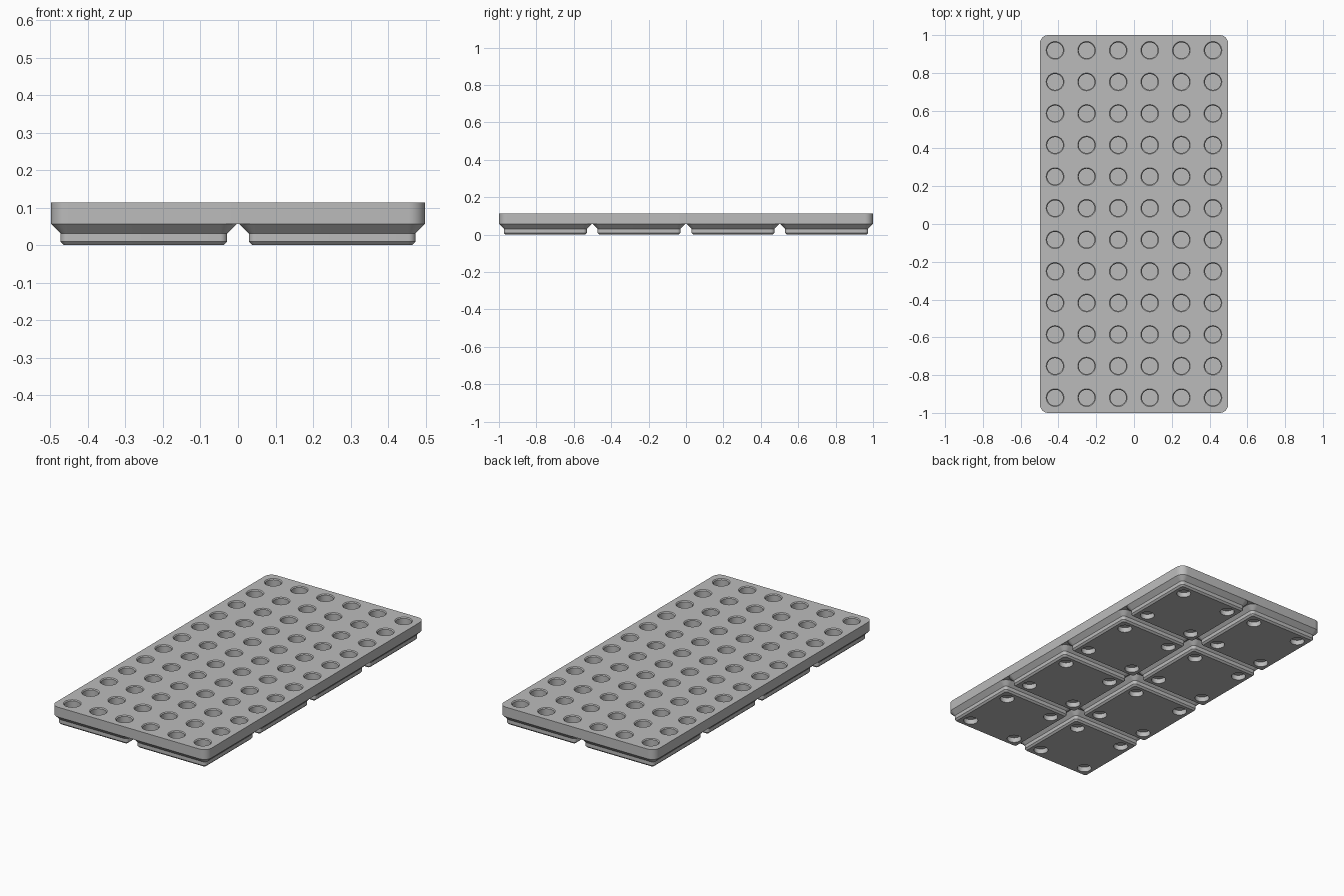
import bpy, bmesh
from math import cos, sin, pi

if "Cube" in bpy.data.objects:
    bpy.data.objects.remove(bpy.data.objects["Cube"], do_unlink=True)

MM = 2 / 167.5           # one millimetre in model units
PITCH = 42 * MM          # foot spacing
SPLIT = 4.75 * MM        # height where feet meet the tray
TOP = 9.5 * MM

grey = bpy.data.materials.new("plain grey")
grey.use_nodes = True
COLOUR = (0.5, 0.5, 0.5, 1)
grey.diffuse_color = COLOUR
grey.node_tree.nodes["Principled BSDF"].inputs["Base Color"].default_value = COLOUR


def rounded_rect(width, length, radius, z, steps=8):
    """Ring of points around a rounded rectangle."""
    ring = []
    for i, (sx, sy) in enumerate([(1, 1), (-1, 1), (-1, -1), (1, -1)]):
        cx, cy = sx * (width / 2 - radius), sy * (length / 2 - radius)
        for k in range(steps + 1):
            a = (i + k / steps) * pi / 2
            ring.append((cx + radius * cos(a), cy + radius * sin(a), z))
    return ring


def circle(x, y, radius, z, steps=32):
    return [(x + radius * cos(2 * pi * k / steps),
             y + radius * sin(2 * pi * k / steps), z) for k in range(steps)]


def loft(bm, rings):
    """Closed solid skinned through rings listed from bottom to top."""
    loops = [[bm.verts.new(p) for p in ring] for ring in rings]
    n = len(loops[0])
    for low, high in zip(loops, loops[1:]):
        for i in range(n):
            j = (i + 1) % n
            bm.faces.new((low[i], low[j], high[j], high[i]))
    bm.faces.new(loops[0][::-1])
    bm.faces.new(loops[-1])


def make_object(name, solids):
    bm = bmesh.new()
    for rings in solids:
        loft(bm, rings)
    mesh = bpy.data.meshes.new(name)
    bm.to_mesh(mesh)
    bm.free()
    mesh.materials.append(grey)
    obj = bpy.data.objects.new(name, mesh)
    bpy.context.collection.objects.link(obj)
    return obj


def carve(obj, cutter):
    """Cut the holes, drop the cutter and shade with sharp edges kept."""
    mod = obj.modifiers.new("holes", "BOOLEAN")
    mod.operation = "DIFFERENCE"
    mod.solver = "EXACT"
    mod.object = cutter
    cutter.hide_render = True
    bpy.ops.object.select_all(action="DESELECT")
    obj.select_set(True)
    bpy.context.view_layer.objects.active = obj
    bpy.ops.object.modifier_apply(modifier=mod.name)
    bpy.data.objects.remove(cutter, do_unlink=True)
    bpy.ops.object.shade_smooth_by_angle(angle=pi / 6)


# Tray block with rounded corners
W, L, R = 83.5 * MM, 2.0, 3.75 * MM
tray = make_object("tray", [[rounded_rect(W, L, R, SPLIT), rounded_rect(W, L, R, TOP)]])

# Six by twelve grid of chamfered round pockets
HOLE, BEVEL, DEPTH = 0.042, 0.005, 0.042
pockets = []
for i in range(6):
    for j in range(12):
        x, y = (i - 2.5) * PITCH / 3, (j - 5.5) * PITCH / 3
        pockets.append([circle(x, y, HOLE, TOP - DEPTH),
                        circle(x, y, HOLE, TOP - BEVEL),
                        circle(x, y, HOLE + BEVEL, TOP),
                        circle(x, y, HOLE + BEVEL, TOP + 0.02)])
carve(tray, make_object("pocket_cutter", pockets))

# Stepped foot: chamfer, upright band, wide chamfer
profile = [(35.6, 0.8, 0), (37.2, 1.6, 0.8), (37.2, 1.6, 2.6), (41.5, 3.75, 4.75)]
foot = make_object("foot", [[rounded_rect(w * MM, w * MM, r * MM, z * MM)
                             for w, r, z in profile]])

# Round magnet recess near each corner of the foot
OFFSET = 13 * MM
recesses = [[circle(sx * OFFSET, sy * OFFSET, 3.25 * MM, -0.02),
             circle(sx * OFFSET, sy * OFFSET, 3.25 * MM, 2.4 * MM)]
            for sx in (-1, 1) for sy in (-1, 1)]
carve(foot, make_object("recess_cutter", recesses))

# Repeat the foot in a two by four grid
for i in range(2):
    for j in range(4):
        part = foot if i == j == 0 else bpy.data.objects.new("foot", foot.data)
        part.name = f"foot_{i + 1}_{j + 1}"
        part.location = ((i - 0.5) * PITCH, (j - 1.5) * PITCH, 0)
        if part is not foot:
            bpy.context.collection.objects.link(part)
